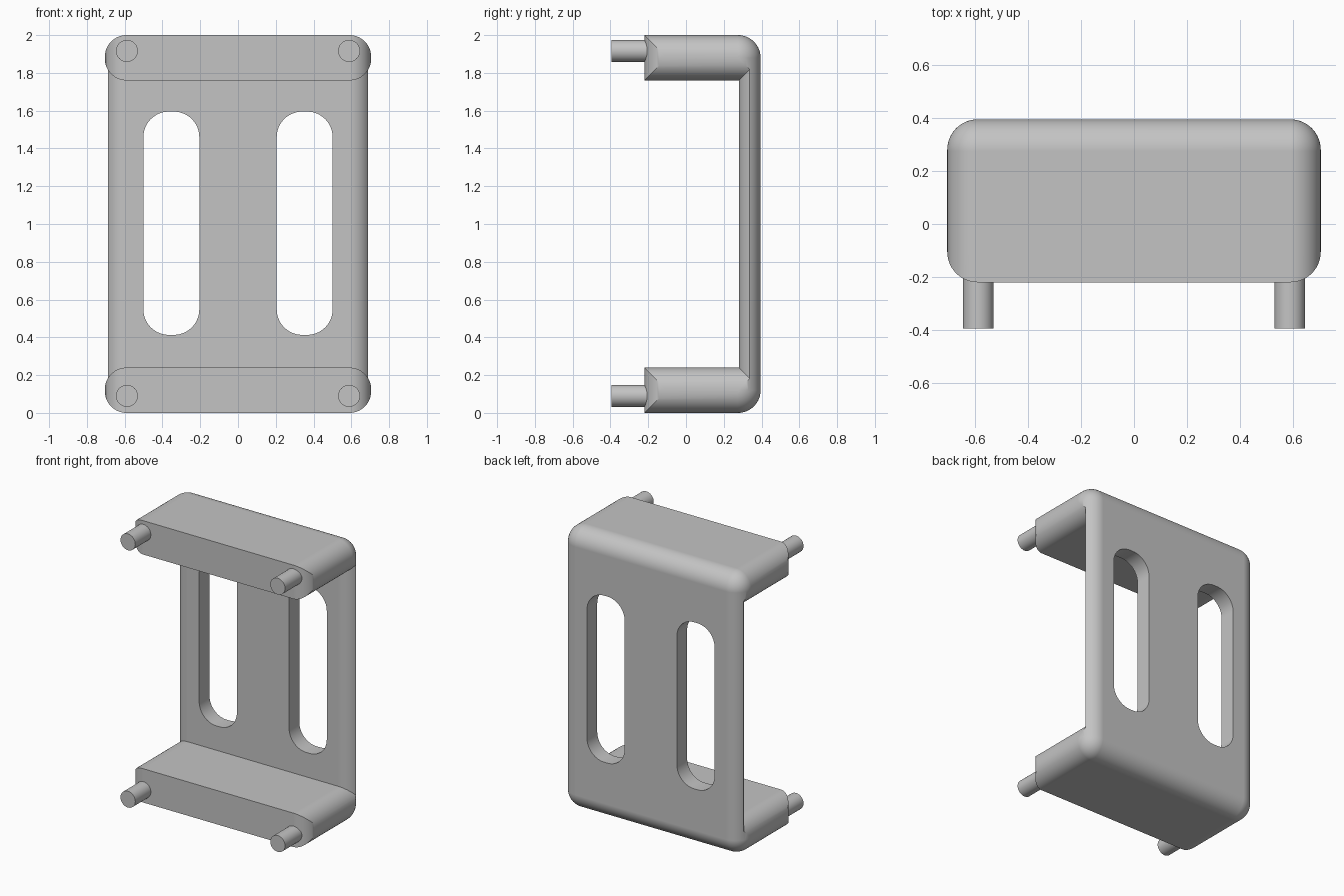
import bpy, bmesh, math

cube = bpy.data.objects.get("Cube")
if cube:
    bpy.data.objects.remove(cube, do_unlink=True)

# Main dimensions
HALF_W, FRONT, BACK, TOP = 0.705, -0.22, 0.395, 2.0
PLATE_FRONT, ARM = 0.28, 0.24
ROUND, CORNER = 0.115, 0.12
STEPS = 14

grey = bpy.data.materials.new("plain grey")
grey.use_nodes = True
colour = (0.55, 0.55, 0.55, 1)
grey.diffuse_color = colour
grey.node_tree.nodes["Principled BSDF"].inputs["Base Color"].default_value = colour


def rounded_rect(a0, a1, b0, b1, radii):
    """Outline from the (a0, b0) corner, counter-clockwise; radius 0 keeps a sharp corner."""
    corners = [(a0, b0, 1, 1), (a1, b0, -1, 1), (a1, b1, -1, -1), (a0, b1, 1, -1)]
    points = []
    for k, ((a, b, sa, sb), r) in enumerate(zip(corners, radii)):
        if r == 0:
            points.append((a, b))
            continue
        for i in range(STEPS + 1):
            t = math.pi + math.pi / 2 * (k + i / STEPS)
            points.append((a + sa * r + r * math.cos(t), b + sb * r + r * math.sin(t)))
    return points


def loft(name, rings):
    """Skin a closed solid through rings with equal point counts."""
    bm = bmesh.new()
    loops = [[bm.verts.new(p) for p in ring] for ring in rings]
    for low, high in zip(loops, loops[1:]):
        for i in range(len(low)):
            j = (i + 1) % len(low)
            bm.faces.new((low[i], low[j], high[j], high[i]))
    bm.faces.new(loops[0])
    bm.faces.new(loops[-1])
    bmesh.ops.recalc_face_normals(bm, faces=bm.faces)
    mesh = bpy.data.meshes.new(name)
    bm.to_mesh(mesh)
    bm.free()
    mesh.materials.append(grey)
    obj = bpy.data.objects.new(name, mesh)
    bpy.context.collection.objects.link(obj)
    return obj


def activate(obj):
    bpy.ops.object.select_all(action="DESELECT")
    obj.select_set(True)
    bpy.context.view_layer.objects.active = obj


def cut(obj, cutter):
    mod = obj.modifiers.new("cut", "BOOLEAN")
    mod.operation, mod.solver, mod.object = "DIFFERENCE", "EXACT", cutter
    activate(obj)
    bpy.ops.object.modifier_apply(modifier=mod.name)
    bpy.data.objects.remove(cutter, do_unlink=True)


def finish(obj):
    activate(obj)
    bpy.ops.object.shade_smooth_by_angle(angle=math.radians(25))
    mod = obj.modifiers.new("even shading", "WEIGHTED_NORMAL")
    mod.keep_sharp = True


# Stations across the width: x position and the inset of the rounded side edge
half = []
for i in range(STEPS + 1):
    t = math.pi / 2 * i / STEPS
    half.append((HALF_W - ROUND + ROUND * math.sin(t), ROUND * (1 - math.cos(t))))
stations = [(-x, d) for x, d in reversed(half)] + half

# Bracket body: rounded block
rings = []
for x, d in stations:
    r = CORNER - d
    outline = rounded_rect(FRONT + d, BACK - d, d, TOP - d, (0, r, r, 0))
    rings.append([(x, y, z) for y, z in outline])
body = loft("bracket_body", rings)

# Opening between the arms, flaring at the sides to round the inner edges
rings = []
for x, d in [(-1, ROUND)] + stations + [(1, ROUND)]:
    outline = rounded_rect(-1, PLATE_FRONT + d, ARM - d, TOP - ARM + d, (0, 0, 0, 0))
    rings.append([(x, y, z) for y, z in outline])
cut(body, loft("opening_cutter", rings))

# Two tall slots through the back plate
for side in (-1, 1):
    outline = rounded_rect(side * 0.353 - 0.148, side * 0.353 + 0.148, 0.413, 1.595, (0.135,) * 4)
    cut(body, loft("slot_cutter", [[(x, y, z) for x, z in outline] for y in (0.2, 0.5)]))
finish(body)

# Four mounting pins at the arm ends
for level, z in (("lower", 0.09), ("upper", 1.916)):
    for side, x in (("right", -0.588), ("left", 0.588)):
        circle = [(0.058 * math.cos(math.tau * i / 48), 0.058 * math.sin(math.tau * i / 48))
                  for i in range(48)]
        finish(loft(f"{level}_{side}_pin",
                    [[(x + a, y, z + b) for a, b in circle] for y in (-0.395, -0.1)]))
